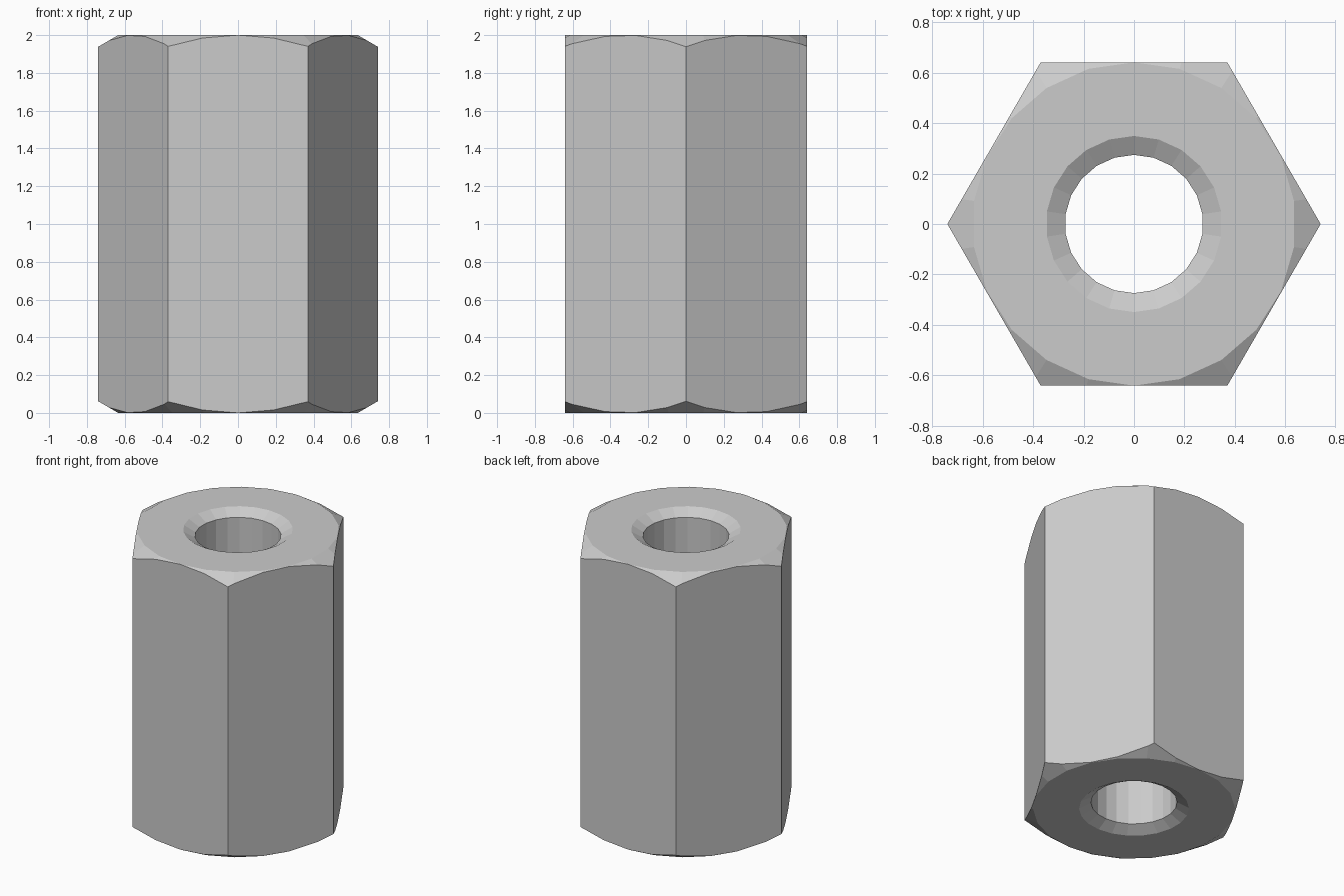
import bpy, bmesh
from math import pi, cos, sin, tan, radians

if "Cube" in bpy.data.objects:
    bpy.data.objects.remove(bpy.data.objects["Cube"])

HEIGHT, FLAT_R, CORNER_R = 2.0, 0.641, 0.74
HOLE_R, RIM_R, SIDES = 0.274, 0.349, 22
SLOPE = tan(radians(30))


def lathe(name, profile, sides):
    """Revolve a closed (radius, z) profile about z into a closed ring."""
    bm = bmesh.new()
    rings = []
    for i in range(sides):
        a = pi / 2 + 2 * pi * i / sides
        rings.append([bm.verts.new((r * cos(a), r * sin(a), z)) for r, z in profile])
    n = len(profile)
    for i in range(sides):
        p, q = rings[i], rings[(i + 1) % sides]
        for j in range(n):
            k = (j + 1) % n
            bm.faces.new((p[j], q[j], q[k], p[k]))
    bmesh.ops.recalc_face_normals(bm, faces=bm.faces)
    mesh = bpy.data.meshes.new(name)
    bm.to_mesh(mesh)
    bm.free()
    ob = bpy.data.objects.new(name, mesh)
    bpy.context.collection.objects.link(ob)
    return ob


# Hexagonal bar, overlong so the turned shape forms both ends
bpy.ops.mesh.primitive_cylinder_add(vertices=6, radius=CORNER_R, depth=HEIGHT + 0.4,
                                    location=(0, 0, HEIGHT / 2), rotation=(0, 0, pi / 6))
nut = bpy.context.object
nut.name = "hex_coupling_nut"

# Turned envelope: chamfered ends, through hole and countersunk rims
outer = 1.0
drop = (outer - FLAT_R) * SLOPE
sink = (RIM_R - HOLE_R) * SLOPE
lower = [(HOLE_R, sink), (RIM_R, 0), (FLAT_R, 0), (outer, drop)]
upper = [(r, HEIGHT - z) for r, z in reversed(lower)]
envelope = lathe("turning_cutter", lower + upper, SIDES)
envelope.hide_render = True

# Keep only the volume shared by the bar and the envelope
mod = nut.modifiers.new("turned_ends", 'BOOLEAN')
mod.operation = 'INTERSECT'
mod.solver = 'EXACT'
mod.object = envelope
bpy.context.view_layer.objects.active = nut
bpy.ops.object.modifier_apply(modifier=mod.name)
bpy.data.objects.remove(envelope)
